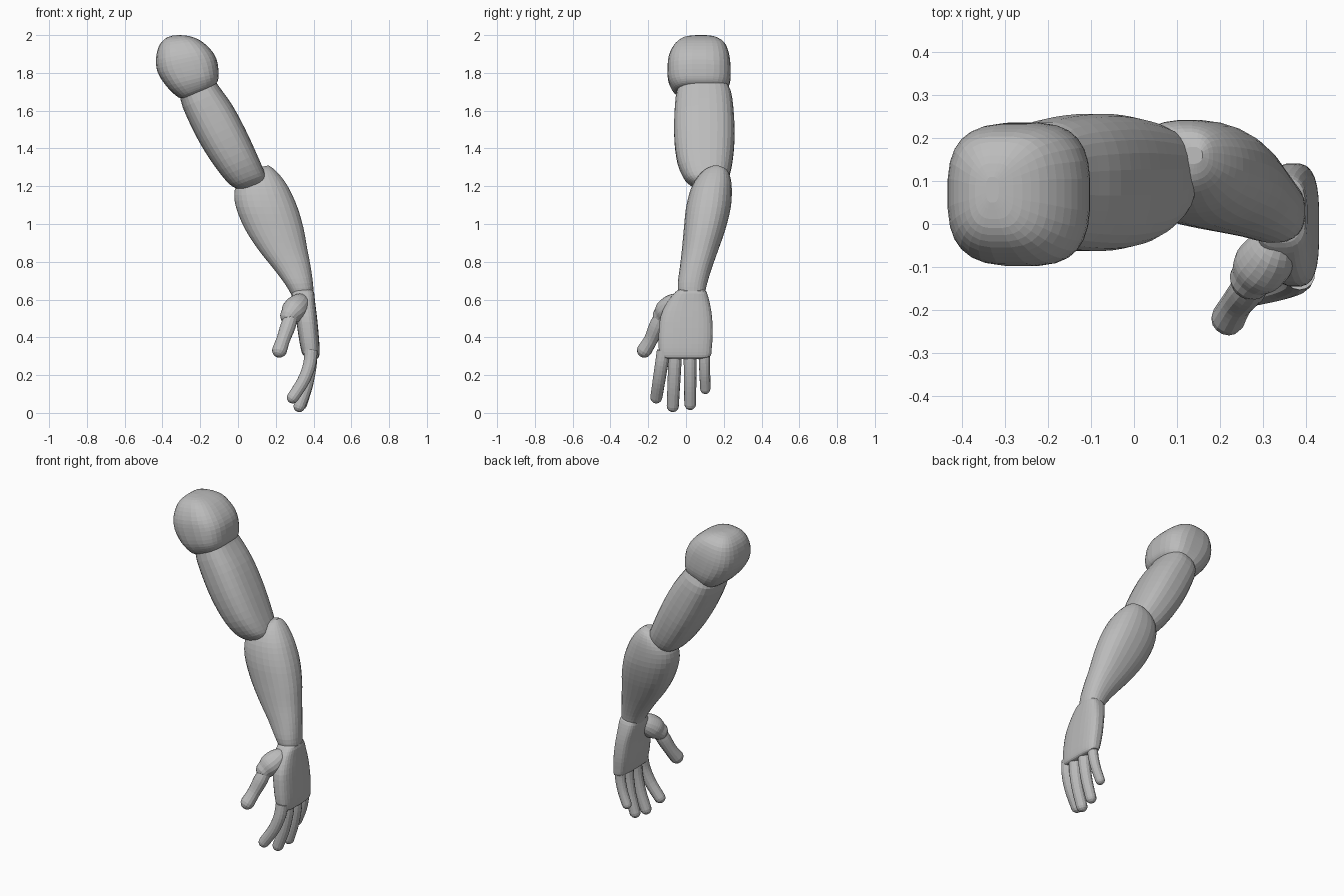
import bpy, bmesh, math
from mathutils import Vector

grey = bpy.data.materials.new("plain grey")
grey.diffuse_color = (0.5, 0.5, 0.5, 1)


def spline(rows, steps):
    """Catmull-Rom interpolation of rows of numbers."""
    out = []
    n = len(rows)
    for i in range(n - 1):
        a, b, c, d = rows[max(i - 1, 0)], rows[i], rows[i + 1], rows[min(i + 2, n - 1)]
        for s in range(steps):
            t = s / steps
            out.append([0.5 * (2 * q + (r - p) * t + (2 * p - 5 * q + 4 * r - w) * t * t
                               + (3 * q - p - 3 * r + w) * t ** 3)
                        for p, q, r, w in zip(a, b, c, d)])
    out.append(list(rows[-1]))
    return out


def skin(name, rings, sides, power):
    """Joins rings (centre, half axis u, half axis v) into a closed skin."""
    bm = bmesh.new()
    loops = []
    for c, u, v in rings:
        loop = []
        for k in range(sides):
            a = 2 * math.pi * (k + 0.5) / sides
            co, si = math.cos(a), math.sin(a)
            x = math.copysign(abs(co) ** (2 / power), co)
            y = math.copysign(abs(si) ** (2 / power), si)
            loop.append(bm.verts.new(c + u * x + v * y))
        loops.append(loop)
    for p, q in zip(loops, loops[1:]):
        for k in range(sides):
            j = (k + 1) % sides
            bm.faces.new((p[k], p[j], q[j], q[k]))
    bm.faces.new(loops[0])
    bm.faces.new(loops[-1])
    bmesh.ops.recalc_face_normals(bm, faces=bm.faces)
    me = bpy.data.meshes.new(name)
    bm.to_mesh(me)
    bm.free()
    me.materials.append(grey)
    ob = bpy.data.objects.new(name, me)
    bpy.context.collection.objects.link(ob)
    return ob


def limb(name, rows, power=2.4, sides=28, steps=3):
    """Rows: left x, left z, right x, right z, front y, back y."""
    rings = []
    for ax, az, bx, bz, y0, y1 in spline(rows, steps):
        rings.append((Vector(((ax + bx) / 2, (y0 + y1) / 2, (az + bz) / 2)),
                      Vector(((bx - ax) / 2, 0, (bz - az) / 2)),
                      Vector((0, (y1 - y0) / 2, 0))))
    return skin(name, rings, sides, power)


def digit(name, rows, sides=14, steps=4):
    """Rows: x, y, z, radius along a bent path with a round tip."""
    pts = spline(rows, steps)
    cs = [Vector(p[:3]) for p in pts]
    rs = [p[3] for p in pts]
    d = (cs[-1] - cs[-2]).normalized()
    end, r = cs[-1], rs[-1]
    for a in (25, 50, 70, 85):
        cs.append(end + d * r * math.sin(math.radians(a)))
        rs.append(r * math.cos(math.radians(a)))
    rings = []
    for i, c in enumerate(cs):
        t = (cs[min(i + 1, len(cs) - 1)] - cs[max(i - 1, 0)]).normalized()
        u = Vector((0, 1, 0)).cross(t).normalized()
        rings.append((c, u * rs[i], t.cross(u) * rs[i]))
    return skin(name, rings, sides, 2)


# Shoulder cap
limb("shoulder", [
    (-0.345, 1.998, -0.315, 2.0, 0.05, 0.11),
    (-0.385, 1.982, -0.26, 1.995, -0.01, 0.16),
    (-0.42, 1.94, -0.20, 1.972, -0.055, 0.205),
    (-0.435, 1.87, -0.145, 1.925, -0.088, 0.228),
    (-0.425, 1.80, -0.112, 1.87, -0.098, 0.236),
    (-0.38, 1.73, -0.102, 1.80, -0.095, 0.235),
    (-0.33, 1.68, -0.106, 1.76, -0.075, 0.22),
    (-0.295, 1.664, -0.125, 1.735, -0.05, 0.20),
    (-0.25, 1.675, -0.16, 1.715, 0.0, 0.15)], 2.9)

# Upper arm
limb("upper_arm", [
    (-0.28, 1.74, -0.14, 1.79, -0.02, 0.20),
    (-0.305, 1.66, -0.105, 1.735, -0.05, 0.238),
    (-0.25, 1.52, -0.03, 1.63, -0.062, 0.254),
    (-0.18, 1.39, 0.04, 1.50, -0.062, 0.257),
    (-0.105, 1.28, 0.10, 1.37, -0.045, 0.245),
    (-0.045, 1.21, 0.138, 1.28, -0.01, 0.225),
    (0.0, 1.185, 0.145, 1.24, 0.025, 0.20),
    (0.04, 1.18, 0.125, 1.205, 0.06, 0.16)], 2.6)

# Forearm
limb("forearm", [
    (0.115, 1.30, 0.16, 1.31, 0.14, 0.18),
    (0.07, 1.28, 0.185, 1.295, 0.10, 0.215),
    (0.015, 1.24, 0.225, 1.255, 0.06, 0.235),
    (-0.018, 1.18, 0.27, 1.19, 0.025, 0.243),
    (-0.012, 1.09, 0.315, 1.09, 0.0, 0.238),
    (0.038, 0.97, 0.347, 0.98, -0.012, 0.21),
    (0.11, 0.86, 0.367, 0.87, -0.022, 0.172),
    (0.19, 0.76, 0.384, 0.78, -0.033, 0.138),
    (0.25, 0.68, 0.397, 0.69, -0.044, 0.112),
    (0.285, 0.62, 0.40, 0.635, -0.04, 0.10)], 2.3)

# Palm
limb("palm", [
    (0.31, 0.655, 0.37, 0.655, -0.03, 0.085),
    (0.285, 0.635, 0.40, 0.645, -0.055, 0.108),
    (0.29, 0.58, 0.408, 0.59, -0.10, 0.125),
    (0.305, 0.51, 0.418, 0.51, -0.135, 0.138),
    (0.318, 0.42, 0.427, 0.42, -0.145, 0.142),
    (0.33, 0.35, 0.432, 0.34, -0.145, 0.137),
    (0.342, 0.31, 0.428, 0.295, -0.138, 0.13),
    (0.36, 0.302, 0.41, 0.285, -0.11, 0.10)], 3)

# Thumb mound and thumb
digit("thumb_mound", [
    (0.345, -0.02, 0.605, 0.035), (0.325, -0.06, 0.575, 0.06),
    (0.295, -0.10, 0.54, 0.066), (0.275, -0.125, 0.515, 0.052)], 18)
digit("thumb", [
    (0.285, -0.13, 0.52, 0.035), (0.265, -0.155, 0.46, 0.041),
    (0.24, -0.185, 0.39, 0.037), (0.22, -0.22, 0.332, 0.040)])

# Fingers: root y, tip y, tip x, tip z, size
for name, y0, y1, x1, z1, r in (
        ("index_finger", -0.118, -0.157, 0.29, 0.082, 0.034),
        ("middle_finger", -0.056, -0.07, 0.325, 0.036, 0.034),
        ("ring_finger", 0.022, 0.022, 0.335, 0.046, 0.033),
        ("little_finger", 0.096, 0.102, 0.335, 0.127, 0.029)):
    x0, z0 = 0.386, 0.33
    rows = []
    for f, g in ((0, 0), (0.3, 0.08), (0.65, 0.42), (1, 1)):
        rows.append((x0 + (x1 - x0) * g, y0 + (y1 - y0) * f,
                     z0 + (z1 - z0) * f, r * (1.06 - 0.12 * f)))
    digit(name, rows)
